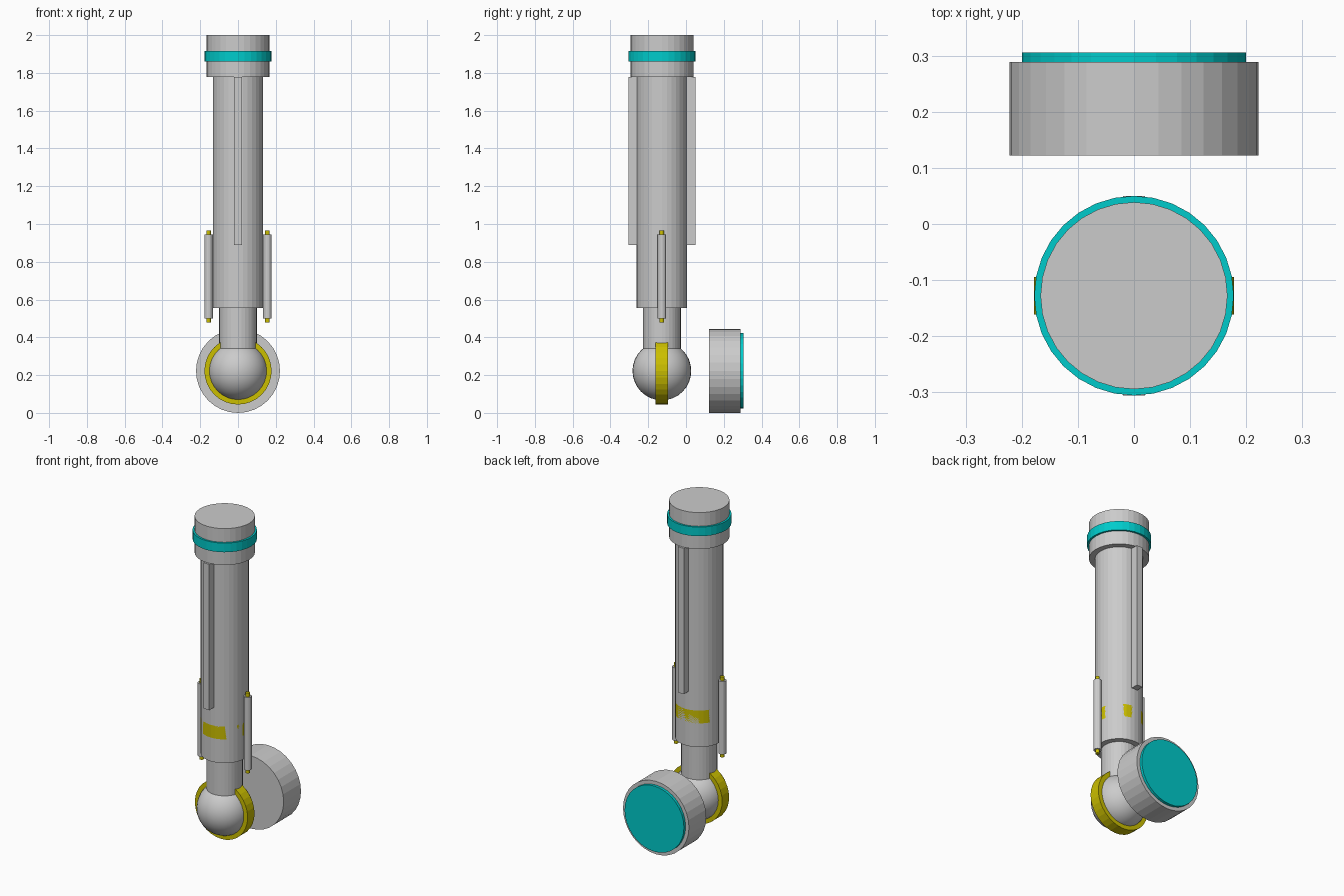
import bpy
from math import pi

if "Cube" in bpy.data.objects:
    bpy.data.objects.remove(bpy.data.objects["Cube"])

U = 2 / 90                      # design unit: overall height is 90 units
AXIS_Y = -5.75 * U              # y position of the arm axis
HUB_Z = 10 * U                  # height of the ball joint


def material(name, rgb):
    m = bpy.data.materials.new(name)
    m.diffuse_color = (*rgb, 1)
    m.use_nodes = True
    m.node_tree.nodes["Principled BSDF"].inputs["Base Color"].default_value = m.diffuse_color
    return m


TEAL = material("teal", (0.0, 0.6, 0.6))
YELLOW = material("yellow", (0.6, 0.52, 0.0))


def finish(name, mat):
    o = bpy.context.object
    o.name = name
    if mat:
        o.data.materials.append(mat)
    return o


def at(x, y, z):
    return (x * U, AXIS_Y + y * U, HUB_Z + z * U)


# upright cylinder from z0 to z1 (units, relative to the ball joint)
def post(name, r, z0, z1, x=0, mat=None, sides=32):
    bpy.ops.mesh.primitive_cylinder_add(vertices=sides, radius=r * U, depth=(z1 - z0) * U,
                                        location=at(x, 0, (z0 + z1) / 2))
    return finish(name, mat)


# disc whose axis runs along y
def disc(name, r, y0, y1, mat=None):
    bpy.ops.mesh.primitive_cylinder_add(vertices=32, radius=r * U, depth=(y1 - y0) * U,
                                        location=at(0, (y0 + y1) / 2, 0), rotation=(pi / 2, 0, 0))
    return finish(name, mat)


# arm column
post("neck", 4.5, 5, 15)
post("arm_body", 6, 15, 70)
post("flush_band", 6, 21.5, 25, mat=YELLOW)
post("top_cap", 7.5, 70, 80)
post("cap_band", 8, 73.75, 76.25, mat=TEAL)

# ball joint with its collar
bpy.ops.mesh.primitive_uv_sphere_add(segments=32, ring_count=16, radius=7 * U, location=at(0, 0, 0))
finish("ball_joint", None)
bpy.ops.object.shade_smooth()
disc("joint_collar", 8, -1.5, 1.5, YELLOW)

# wheel-like end pad behind the joint
disc("end_pad", 10, 11.25, 18.75)
disc("pad_face", 9, 18.75, 19.5, TEAL)

for side, s in (("a", -1), ("b", 1)):
    # side pistons with protruding rods
    post("piston_" + side, 1, 12.5, 32.5, x=7 * s, sides=16)
    post("piston_rod_" + side, 0.55, 11.5, 33.5, x=7 * s, mat=YELLOW, sides=16)
    # front and back ribs
    bpy.ops.mesh.primitive_cube_add(size=1, location=at(0, 6.5 * s, 50))
    rib = finish("rib_" + side, None)
    rib.scale = (1.8 * U, 3 * U, 40 * U)
